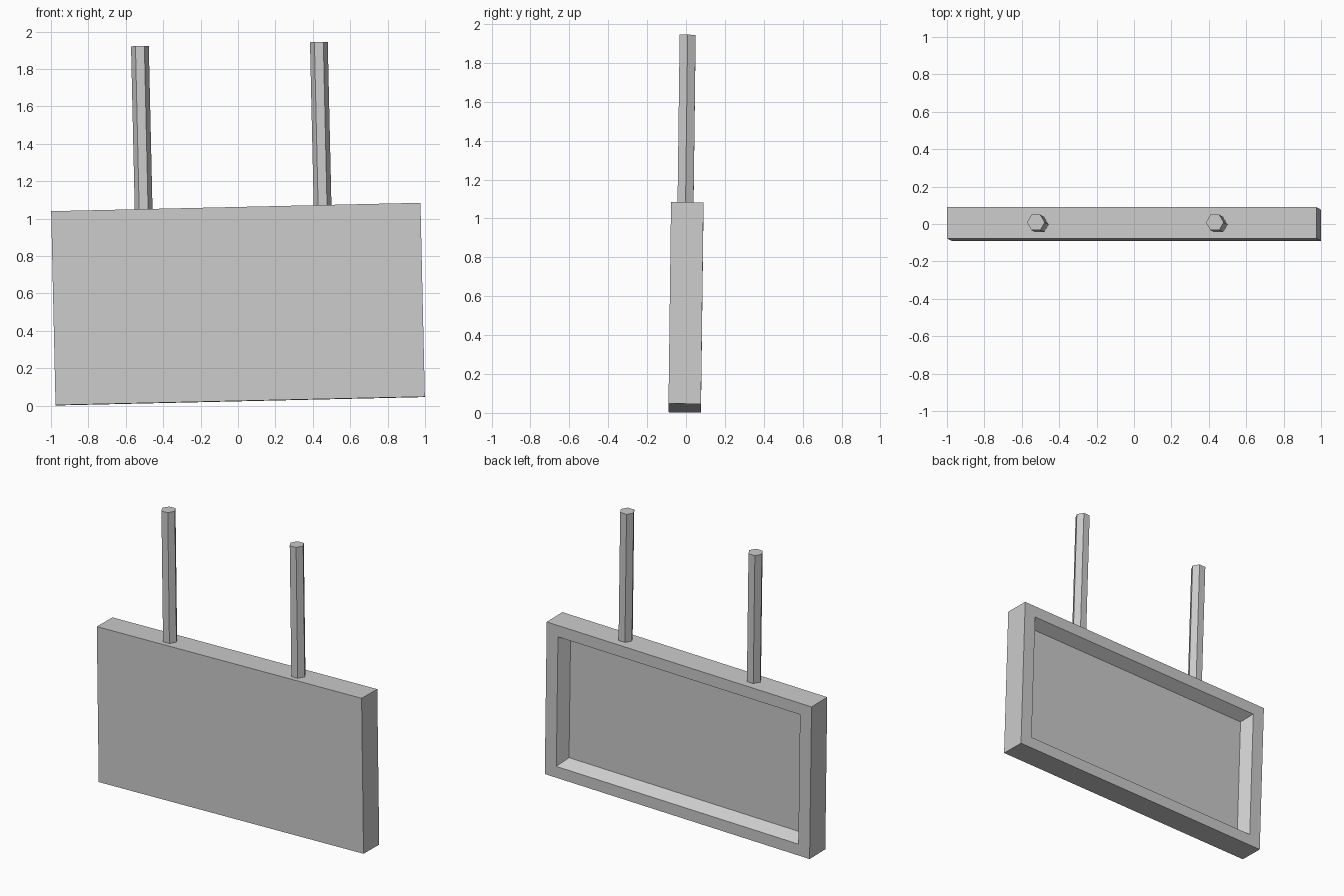
import bpy, bmesh
from math import radians, copysign
from mathutils import Matrix, Euler

cube = bpy.data.objects.get("Cube")
if cube:
    bpy.data.objects.remove(cube, do_unlink=True)

WIDTH, DEPTH, HEIGHT = 1.975, 0.167, 1.037
BORDER_X, BORDER_Z = 0.085, 0.077
RECESS, SLOPE = 0.073, 0.043
POLE_TOP, POLE_RADIUS = 1.391, 0.0475

grey = bpy.data.materials.new("plain grey")
grey.use_nodes = True
GREY = (0.6, 0.6, 0.6, 1)
grey.diffuse_color = GREY
grey.node_tree.nodes["Principled BSDF"].inputs["Base Color"].default_value = GREY

# The whole sign hangs slightly askew
tilt = Matrix.Translation((0, 0, 0.543)) @ Euler((radians(-0.72), radians(-1.3), 0)).to_matrix().to_4x4()


def add_part(name, bm):
    bmesh.ops.recalc_face_normals(bm, faces=bm.faces)
    mesh = bpy.data.meshes.new(name)
    bm.to_mesh(mesh)
    bm.free()
    mesh.materials.append(grey)
    obj = bpy.data.objects.new(name, mesh)
    bpy.context.collection.objects.link(obj)
    obj.matrix_world = tilt


# Board: a box whose back face is inset to a rim, then to a sunken floor with sloping walls
bm = bmesh.new()
bmesh.ops.create_cube(bm, size=1, matrix=Matrix.Diagonal((WIDTH, DEPTH, HEIGHT, 1)))
back = max(bm.faces, key=lambda f: f.calc_center_median().y)
for extra, sink in ((0, 0), (SLOPE, RECESS)):
    bmesh.ops.inset_region(bm, faces=[back], thickness=0.02, use_even_offset=True)
    for v in back.verts:
        v.co = (copysign(WIDTH / 2 - BORDER_X - extra, v.co.x), DEPTH / 2 - sink,
                copysign(HEIGHT / 2 - BORDER_Z - extra, v.co.z))
add_part("sign_board", bm)

# Hexagonal hanging poles, sunk a little into the top edge
for name, x in (("right_pole", -0.493), ("left_pole", 0.464)):
    base = HEIGHT / 2 - 0.02
    bm = bmesh.new()
    place = Matrix.Translation((x, -0.009, (base + POLE_TOP) / 2)) @ Matrix.Rotation(radians(30), 4, 'Z')
    bmesh.ops.create_cone(bm, cap_ends=True, segments=6, radius1=POLE_RADIUS, radius2=POLE_RADIUS,
                          depth=POLE_TOP - base, matrix=place)
    add_part(name, bm)
